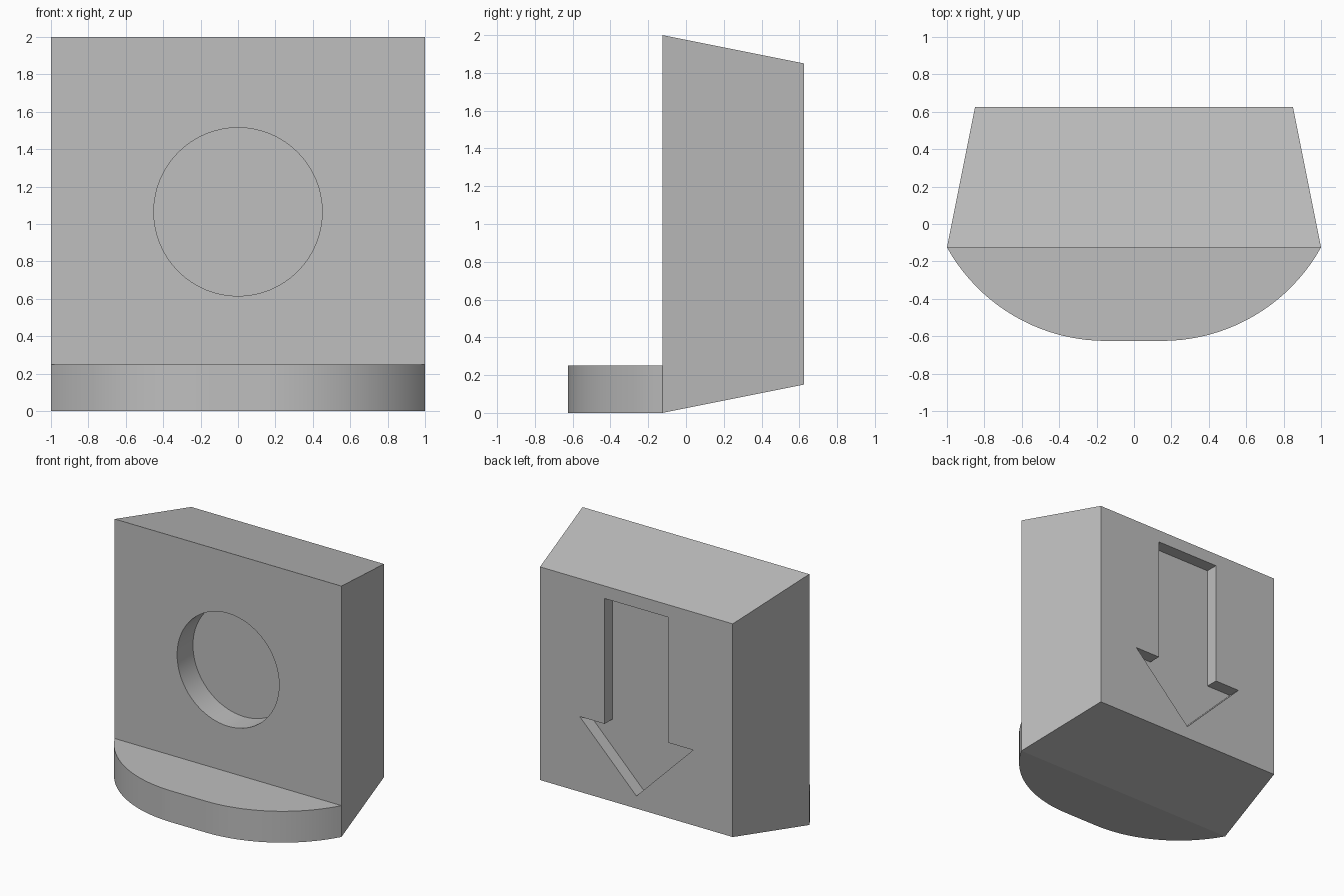
import bpy, bmesh, math

cube = bpy.data.objects.get("Cube")
if cube:
    bpy.data.objects.remove(cube, do_unlink=True)

grey = bpy.data.materials.new("plain grey")
grey.use_nodes = True
grey.diffuse_color = (0.52, 0.52, 0.52, 1)
grey.node_tree.nodes["Principled BSDF"].inputs["Base Color"].default_value = grey.diffuse_color

FRONT, BACK = -0.125, 0.625


def loft(name, start, end):
    """Solid between two matching outlines of 3D points."""
    bm = bmesh.new()
    a = [bm.verts.new(p) for p in start]
    b = [bm.verts.new(p) for p in end]
    bm.faces.new(a)
    bm.faces.new(b[::-1])
    for i in range(len(a)):
        j = (i + 1) % len(a)
        bm.faces.new((a[j], a[i], b[i], b[j]))
    bmesh.ops.recalc_face_normals(bm, faces=bm.faces)
    mesh = bpy.data.meshes.new(name)
    bm.to_mesh(mesh)
    bm.free()
    mesh.materials.append(grey)
    obj = bpy.data.objects.new(name, mesh)
    bpy.context.collection.objects.link(obj)
    return obj


def slab(name, outline, y0, y1):
    """Extrude an x, z outline along y."""
    return loft(name, [(x, y0, z) for x, z in outline], [(x, y1, z) for x, z in outline])


def rect(half, y):
    return [(sx * half, y, 1 + sz * half) for sx, sz in ((-1, -1), (1, -1), (1, 1), (-1, 1))]


# Block tapering towards the back
body = loft("body", rect(1, FRONT), rect(0.85, BACK))

# Round recess in front, arrow recess in back
circle = [(0.45 * math.cos(t), 1.065 + 0.45 * math.sin(t))
          for t in (math.tau * i / 64 for i in range(64))]
half_arrow = [(0.5, 0.75), (0.28, 0.75), (0.28, 1.75)]
arrow = [(0, 0.25)] + half_arrow + [(-x, z) for x, z in half_arrow[::-1]]
cutters = [slab("round_recess_cutter", circle, FRONT - 0.1, FRONT + 0.2),
           slab("arrow_recess_cutter", arrow, BACK - 0.1, BACK + 0.1)]

bpy.context.view_layer.objects.active = body
for cutter in cutters:
    mod = body.modifiers.new(cutter.name, "BOOLEAN")
    mod.operation = "DIFFERENCE"
    mod.solver = "EXACT"
    mod.object = cutter
    bpy.ops.object.modifier_apply(modifier=mod.name)
    bpy.data.objects.remove(cutter, do_unlink=True)

# Front ledge: short straight nose with an arc on each side
flat, depth = 0.15, 0.5
run = 1 - flat
radius = (run ** 2 + depth ** 2) / (2 * depth)
sweep = math.asin(run / radius)
side = [(flat + radius * math.sin(a), FRONT - depth + radius * (1 - math.cos(a)))
        for a in (sweep * i / 20 for i in range(21))]
outline = [(-x, y) for x, y in side[::-1]] + side
ledge = loft("front_ledge", [(x, y, 0) for x, y in outline], [(x, y, 0.25) for x, y in outline])

# Smooth curved walls, keep edges sharp
bpy.ops.object.select_all(action="DESELECT")
for obj in (body, ledge):
    obj.select_set(True)
bpy.ops.object.shade_smooth_by_angle(angle=math.radians(30))
